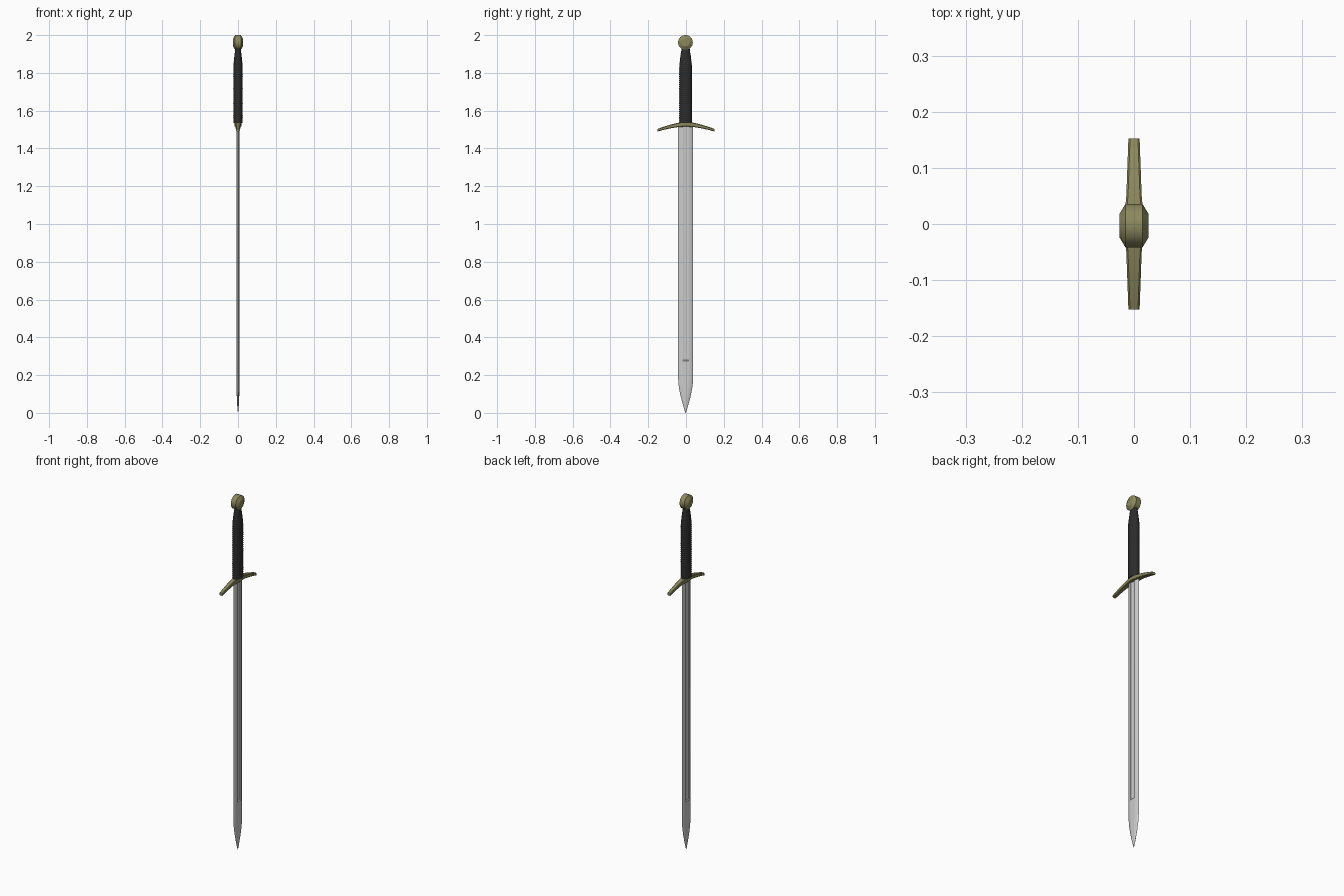
import bpy, bmesh, math

if "Cube" in bpy.data.objects:
    bpy.data.objects.remove(bpy.data.objects["Cube"])

CY = -0.002  # small sideways offset of blade, grip and pommel


def material(name, rgb):
    m = bpy.data.materials.new(name)
    m.diffuse_color = (*rgb, 1)
    m.use_nodes = True
    m.node_tree.nodes["Principled BSDF"].inputs["Base Color"].default_value = m.diffuse_color
    return m


bronze = material("bronze", (0.26, 0.25, 0.11))
leather = material("leather", (0.025, 0.025, 0.025))


def loft(name, rings, mat=None, angle=30):
    """Skin a list of equally sized closed rings and cap both ends."""
    bm = bmesh.new()
    loops = [[bm.verts.new(p) for p in ring] for ring in rings]
    n = len(loops[0])
    for a, b in zip(loops, loops[1:]):
        for i in range(n):
            j = (i + 1) % n
            bm.faces.new((a[i], a[j], b[j], b[i]))
    bm.faces.new(loops[0][::-1])
    bm.faces.new(loops[-1])
    bmesh.ops.recalc_face_normals(bm, faces=bm.faces)
    me = bpy.data.meshes.new(name)
    bm.to_mesh(me)
    bm.free()
    ob = bpy.data.objects.new(name, me)
    bpy.context.collection.objects.link(ob)
    if mat:
        me.materials.append(mat)
    bpy.ops.object.select_all(action='DESELECT')
    ob.select_set(True)
    bpy.context.view_layer.objects.active = ob
    bpy.ops.object.shade_smooth_by_angle(angle=math.radians(angle))
    return ob


# Blade: lens section with a fuller on both faces that ends above the point
def blade_ring(z, w, t, fuller):
    inner = 0.014 / 0.0395
    half = [(-1, 0), (-0.82, 0.6), (-inner - 0.03, 1), (-inner, 1 - 0.35 * fuller),
            (-inner / 2, 1 - 0.55 * fuller), (0, 1 - 0.62 * fuller),
            (inner / 2, 1 - 0.55 * fuller), (inner, 1 - 0.35 * fuller),
            (inner + 0.03, 1), (0.82, 0.6)]
    pts = half + [(-y, -x) for y, x in half]
    return [(x * t, CY + y * w, z) for y, x in pts]


blade = [(0, 0.0008, 0.0006, 0), (0.015, 0.006, 0.002, 0), (0.04, 0.0135, 0.0042, 0),
         (0.08, 0.0245, 0.0063, 0), (0.12, 0.033, 0.0076, 0), (0.15, 0.0375, 0.008, 0),
         (0.18, 0.0393, 0.008, 0), (0.275, 0.0395, 0.008, 0), (0.28, 0.0395, 0.008, 1),
         (1.53, 0.0395, 0.0085, 1)]
loft("blade", [blade_ring(*b) for b in blade])

# Guard: bevelled bar, arched towards the blade at both ends
guard = []
for i in range(-12, 13):
    s = i / 12
    a = abs(s)
    y = 0.152 * s
    top = 1.541 - 0.038 * a ** 1.5
    th = 0.026 - 0.012 * a
    w = 0.0155 - 0.0055 * a
    if a < 0.3:
        w += 0.004 * (1 - a / 0.3)
    c = 0.003
    bot = top - th
    guard.append([(-w + c, y, top), (w - c, y, top), (w, y, top - c), (w, y, bot + c),
                  (w - c, y, bot), (-w + c, y, bot), (-w, y, bot + c), (-w, y, top - c)])
loft("guard", guard, bronze)

# Grip: oval handle with cord wrapping, narrowing towards the pommel
grip = []
turns = 36
for i in range(turns * 4 + 1):
    z = 1.535 + 0.395 * i / (turns * 4)
    k = max(0, (z - 1.83) / 0.10)
    rx = 0.0245 - 0.0105 * k ** 1.3
    ry = 0.0335 - 0.0125 * k ** 1.3
    bump = 0.0014 * (abs(math.sin(math.pi * i / 4)) - 0.5)
    grip.append([((rx + bump) * math.cos(t), CY + (ry + bump) * math.sin(t), z)
                 for t in [math.tau * j / 24 for j in range(24)]])
loft("grip", grip, leather, 60)

# Pommel: wheel shape on the x axis with chamfered faces
wheel = [(-0.026, 0.021), (-0.024, 0.024), (-0.0165, 0.0365), (-0.015, 0.039),
         (0.015, 0.039), (0.0165, 0.0365), (0.024, 0.024), (0.026, 0.021)]
loft("pommel", [[(x, CY - 0.001 + r * math.sin(t), 1.961 + r * math.cos(t))
                 for t in [math.tau * j / 32 for j in range(32)]]
                for x, r in wheel], bronze)

# Collar between grip and pommel
loft("collar", [[(rx * math.cos(t), CY + ry * math.sin(t), z)
                 for t in [math.tau * j / 24 for j in range(24)]]
                for z, rx, ry in [(1.92, 0.015, 0.021), (1.935, 0.014, 0.019)]], bronze)
